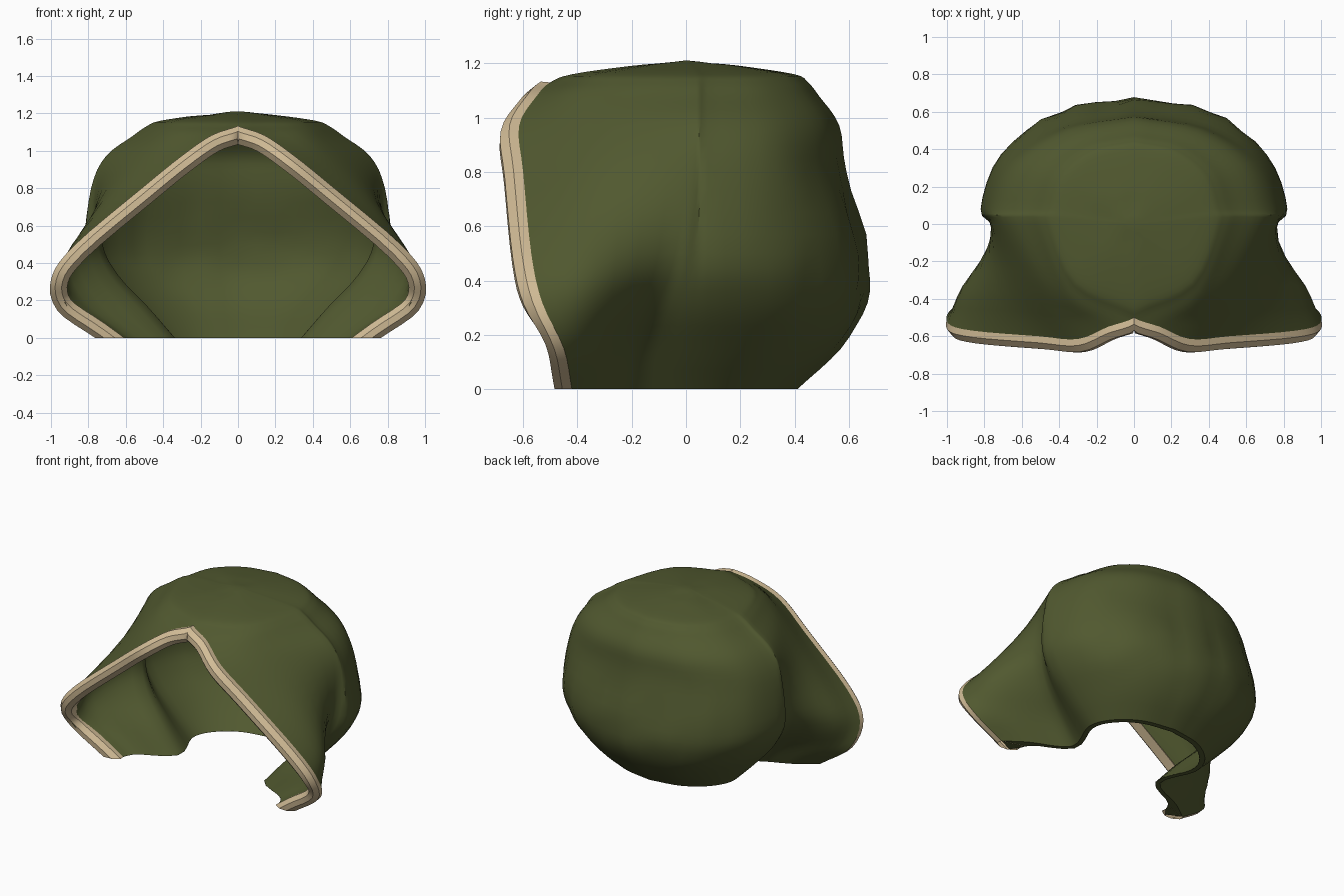
import bpy, bmesh, math
from mathutils import Vector, noise

cube = bpy.data.objects.get("Cube")
if cube:
    bpy.data.objects.remove(cube, do_unlink=True)


def material(name, rgb):
    mat = bpy.data.materials.new(name)
    mat.use_nodes = True
    mat.diffuse_color = (*rgb, 1)
    bsdf = next(n for n in mat.node_tree.nodes if n.type == 'BSDF_PRINCIPLED')
    bsdf.inputs["Base Color"].default_value = (*rgb, 1)
    return mat


green = material("olive_cloth", (.082, .099, .029))
beige = material("tan_trim", (.65, .51, .31))


def spline(points, steps):
    """Smooth curve through the points, ends included."""
    padded = [2 * points[0] - points[1], *points, 2 * points[-1] - points[-2]]
    curve = []
    for before, start, end, after in zip(padded, padded[1:], padded[2:], padded[3:]):
        tangent_in, tangent_out = (end - before) / 2, (after - start) / 2
        for step in range(steps):
            t = step / steps
            blend = t * t * (3 - 2 * t)
            curve.append(start.lerp(end, blend)
                         + tangent_in * t * (1 - t) ** 2
                         - tangent_out * t * t * (1 - t))
    return curve + [points[-1].copy()]


def mirrored(half):
    """Continue a half row, ending on the centre plane, onto the other side."""
    row = [Vector((max(p.x, 0), p.y, p.z)) for p in half]
    row[-1].x = 0
    return row + [Vector((-p.x, p.y, p.z)) for p in reversed(row[:-1])]


def grid_mesh(rows):
    """Quad sheet through equal rows of points."""
    bm = bmesh.new()
    verts = [[bm.verts.new(p) for p in row] for row in rows]
    for lower, upper in zip(verts, verts[1:]):
        for c in range(len(lower) - 1):
            bm.faces.new((lower[c], lower[c + 1], upper[c + 1], upper[c]))
    bm.normal_update()
    return bm, verts


def make_object(name, bm, mat):
    """Weld, cut flat at the ground and link."""
    bmesh.ops.remove_doubles(bm, verts=bm.verts, dist=.0008)
    bmesh.ops.bisect_plane(bm, geom=bm.verts[:] + bm.edges[:] + bm.faces[:],
                           plane_co=(0, 0, 0), plane_no=(0, 0, 1), clear_inner=True)
    mesh = bpy.data.meshes.new(name)
    bm.to_mesh(mesh)
    bm.free()
    mesh.materials.append(mat)
    ob = bpy.data.objects.new(name, mesh)
    bpy.context.collection.objects.link(ob)
    bpy.ops.object.select_all(action='DESELECT')
    ob.select_set(True)
    bpy.context.view_layer.objects.active = ob
    bpy.ops.object.shade_smooth_by_angle(angle=math.radians(40))


# Level slices: height, face edge x y, flare x y, waist fold x y, dome half width, back y
slices = [
    (0, .76, -.42, .62, -.32, .37, -.18, .45, .41),
    (.15, .965, -.45, .8, -.33, .5, -.16, .6, .57),
    (.32, .995, -.53, .91, -.33, .66, -.1, .75, .67),
    (.5, .865, -.57, .88, -.33, .75, -.04, .82, .67),
    (.8, .51, -.6, .67, -.33, .76, 0, .78, .59),
    (.97, .3, -.615, .51, -.36, .69, 0, .69, .565),
    (1.08, .14, -.55, .38, -.38, .55, 0, .54, .49),
    (1.13, 0, -.5, .33, -.34, .48, 0, .47, .45),
    (1.16, 0, -.42, .29, -.29, .41, 0, .4, .4),
]
# One more slice below ground, to be cut off level
slices.insert(0, [2 * a - b for a, b in zip(slices[0], slices[1])])
peak = len(slices) - 2
steps = 4


def half_slice(z, edge_x, edge_y, flare_x, flare_y, waist_x, waist_y, width, back):
    """Flared side panel, folding at the waist into a round back."""
    points = [Vector((edge_x, edge_y, z)), Vector((flare_x, flare_y, z)),
              Vector((waist_x, waist_y, z))]
    centre = min(.08, back / 4)
    for i in range(4):
        angle = math.pi / 6 * i
        points.append(Vector((width * math.cos(angle),
                              centre + (back - centre) * math.sin(angle), z)))
    return spline(points, steps)


halves = [half_slice(*s) for s in slices]
for scale, height in ((.5, 1.19), (0, 1.21)):
    halves.append([Vector((p.x * scale, p.y * scale, height)) for p in halves[peak + 1]])
columns = [spline(list(points), steps) for points in zip(*halves)]
rows = [mirrored(half) for half in zip(*columns)]
edge_half = columns[0][:peak * steps + 1]
edge = mirrored(edge_half)

# Cloth wrinkles on the back and crown
for p in (p for row in rows for p in row):
    back = max(0, min(1, (p.y - .25) * 5)) * max(0, 1 - abs(p.z - .5) / .4)
    crown = max(0, 1 - math.hypot(p.x + .08, p.y - .05) * 4) if p.z > 1.1 else 0
    bump = noise.noise(Vector((p.x * 9, p.y * 9, p.z * 4)))
    p.y += .035 * bump * back
    p.z += .012 * bump * crown

# Lining offset inward, thicker toward the rolled face edge
shell, shell_verts = grid_mesh(rows)
inner = []
for row in shell_verts:
    line = []
    for v in row:
        near = min((v.co - e).length for e in edge)
        line.append(v.co - v.normal * (.025 + .06 * math.exp(-(near * 10) ** 2)))
    inner.append(line)
lining, _ = grid_mesh([row[::-1] for row in inner])
make_object("hood_shell", shell, green)
make_object("hood_lining", lining, green)

# Rolled trim round the face opening; its section is given as (inward, forward)
section = [(0, 0), (-.003, -.035), (.025, -.068), (.06, -.07), (.09, -.04), (.085, .03)]
strips = []
for inward, forward in section + section[:1]:
    strip = []
    for i, p in enumerate(edge):
        along = edge[min(i + 1, len(edge) - 1)] - edge[max(i - 1, 0)]
        side = Vector((-along.z, 0, along.x)).normalized()
        strip.append(p + side * inward + Vector((0, forward, 0)))
    strips.append(strip)
trim, _ = grid_mesh(strips)
bmesh.ops.remove_doubles(trim, verts=trim.verts, dist=.0005)
bmesh.ops.recalc_face_normals(trim, faces=trim.faces)
make_object("face_trim", trim, beige)


# Hem closing the gap between shell and lining at the ground
def ground_row(sheet):
    line = []
    for column in zip(*sheet):
        low, high = next((a, b) for a, b in zip(column, column[1:]) if a.z <= 0 < b.z)
        line.append(low.lerp(high, low.z / (low.z - high.z)) + Vector((0, 0, .001)))
    return line


hem, _ = grid_mesh([ground_row(inner), ground_row(rows)])
make_object("hem", hem, green)
